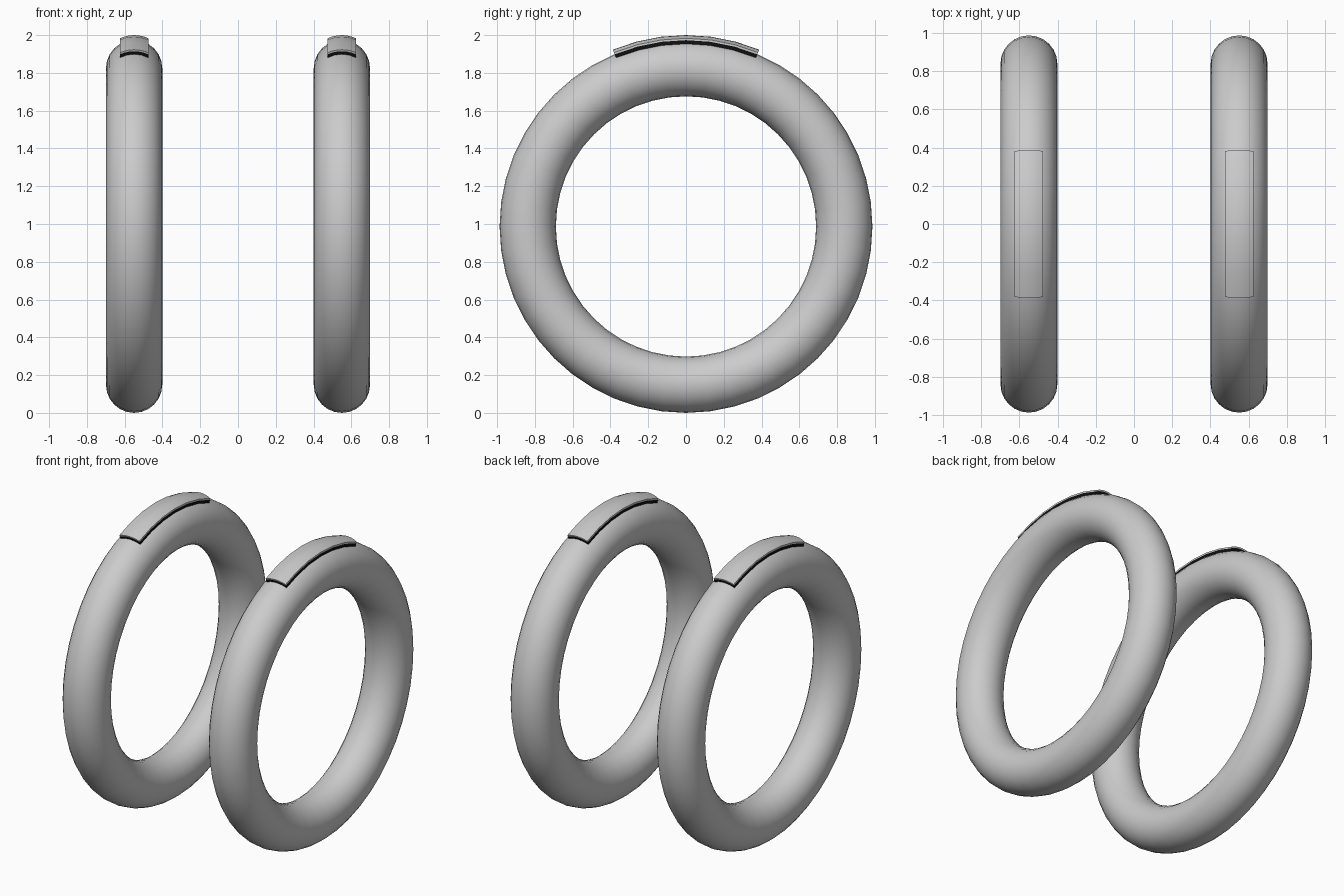
import bpy, bmesh, math
from mathutils import Vector

if "Cube" in bpy.data.objects:
    bpy.data.objects.remove(bpy.data.objects["Cube"])

RING_R, TUBE_R = 0.838, 0.149      # ring centreline and tube radius
CENTRE_Z = RING_R + TUBE_R
HALF_W = 0.075                     # half width of the top pad
HALF_ARC = math.radians(22.5)      # pad reach either side of the top


def sweep(name, profile, angles, closed, x):
    """Revolve a closed (x, radius) profile about the x axis."""
    bm = bmesh.new()
    rows = [[bm.verts.new((px, r * math.sin(a), r * math.cos(a))) for px, r in profile]
            for a in angles]
    n = len(profile)
    pairs = list(zip(rows, rows[1:] + rows[:1])) if closed else list(zip(rows, rows[1:]))
    for a, b in pairs:
        for i in range(n):
            j = (i + 1) % n
            bm.faces.new((a[i], a[j], b[j], b[i]))
    if not closed:
        bm.faces.new(rows[0])
        bm.faces.new(rows[-1])
    bmesh.ops.recalc_face_normals(bm, faces=bm.faces[:])
    mesh = bpy.data.meshes.new(name)
    bm.to_mesh(mesh)
    bm.free()
    obj = bpy.data.objects.new(name, mesh)
    bpy.context.collection.objects.link(obj)
    obj.location = Vector((x, 0, CENTRE_Z))
    bpy.ops.object.select_all(action='DESELECT')
    obj.select_set(True)
    bpy.context.view_layer.objects.active = obj
    bpy.ops.object.shade_smooth_by_angle(angle=math.radians(35))
    return obj


def arc(rho, steps=6):
    """Cross-section arc hugging the tube, from -HALF_W to HALF_W."""
    lim = math.asin(HALF_W / rho)
    return [(rho * math.sin(t), RING_R + rho * math.cos(t))
            for t in (lim * (2 * i / steps - 1) for i in range(steps + 1))]


black = bpy.data.materials.new("black")
black.diffuse_color = (0.005, 0.005, 0.005, 1)
black.use_nodes = True
black.node_tree.nodes["Principled BSDF"].inputs["Base Color"].default_value = black.diffuse_color

circle = [(TUBE_R * math.sin(t), RING_R + TUBE_R * math.cos(t))
          for t in (2 * math.pi * i / 24 for i in range(24))]
full_turn = [2 * math.pi * i / 48 for i in range(48)]
pad_turn = [HALF_ARC * (i / 3 - 1) for i in range(7)]

for side, x in (("left", -0.55), ("right", 0.55)):
    # round ring
    sweep(side + "_ring", circle, full_turn, True, x)
    # thin dark layer under the pad
    base = sweep(side + "_pad_base", arc(0.166) + arc(0.146)[::-1], pad_turn, False, x)
    base.data.materials.append(black)
    # grey pad on top
    sweep(side + "_pad", arc(0.175) + arc(0.166)[::-1], pad_turn, False, x)
